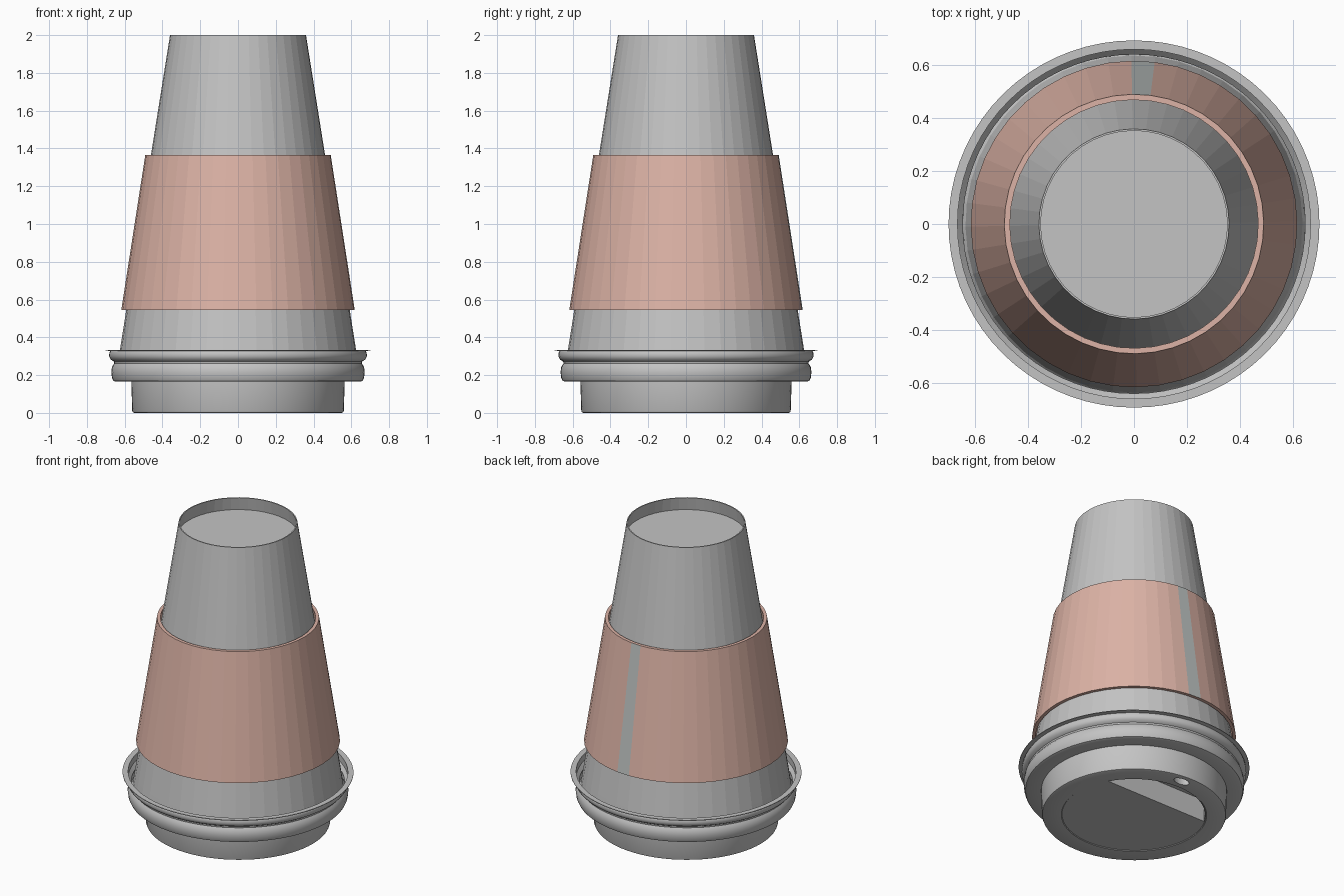
import bpy, bmesh, math
from mathutils import Vector

if "Cube" in bpy.data.objects:
    bpy.data.objects.remove(bpy.data.objects["Cube"])


def material(name, rgb):
    m = bpy.data.materials.new(name)
    m.diffuse_color = (*rgb, 1)
    m.use_nodes = True
    m.node_tree.nodes["Principled BSDF"].inputs["Base Color"].default_value = m.diffuse_color
    return m


GREY = material("light grey", (0.55, 0.55, 0.55))
PINK = material("dusty pink", (0.72, 0.45, 0.38))
SEAM = material("seam grey", (0.50, 0.53, 0.52))


def finish(bm, name, mats):
    bmesh.ops.recalc_face_normals(bm, faces=bm.faces)
    me = bpy.data.meshes.new(name)
    bm.to_mesh(me)
    bm.free()
    ob = bpy.data.objects.new(name, me)
    bpy.context.collection.objects.link(ob)
    for m in mats:
        me.materials.append(m)
    return ob


def lathe(name, profile, n, mats, closed=False, start=0.0, rule=None):
    """Revolve (radius, z) points around z; radius 0 makes a pole."""
    bm = bmesh.new()
    rings = []
    for r, z in profile:
        if r == 0:
            rings.append([bm.verts.new((0, 0, z))] * n)
        else:
            rings.append([bm.verts.new((r * math.cos(start + math.tau * i / n),
                                        r * math.sin(start + math.tau * i / n), z))
                          for i in range(n)])
    pairs = list(zip(rings, rings[1:] + rings[:1] if closed else rings[1:]))
    for k, (a, b) in enumerate(pairs):
        for i in range(n):
            j = (i + 1) % n
            vs = list(dict.fromkeys([a[i], a[j], b[j], b[i]]))
            if len(vs) > 2:
                f = bm.faces.new(vs)
                if rule:
                    f.material_index = rule(k, i)
    return finish(bm, name, mats)


def prism(name, points, z0, z1):
    bm = bmesh.new()
    f = bm.faces.new([bm.verts.new((x, y, z0)) for x, y in points])
    ext = bmesh.ops.extrude_face_region(bm, geom=[f])
    bmesh.ops.translate(bm, vec=Vector((0, 0, z1 - z0)),
                        verts=[v for v in ext["geom"] if isinstance(v, bmesh.types.BMVert)])
    ob = finish(bm, name, [GREY])
    ob.hide_render = True
    return ob


def cut(target, cutter):
    mod = target.modifiers.new("cut", 'BOOLEAN')
    mod.operation = 'DIFFERENCE'
    mod.solver = 'EXACT'
    mod.object = cutter
    bpy.context.view_layer.objects.active = target
    bpy.ops.object.modifier_apply(modifier=mod.name)
    bpy.data.objects.remove(cutter)


N = 44
# first facet of the sleeve seam starts just left of the back centre
seam_start = math.radians(90 - 7.3)

# upside-down paper cup with recessed base and rolled rim
lathe("cup", [(0, 1.915), (0.366, 1.915), (0.353, 2.0), (0.36, 2.0), (0.625, 0.335),
              (0.638, 0.25), (0.648, 0.235), (0.65, 0.215), (0.64, 0.2), (0.628, 0.21),
              (0.36, 1.905), (0, 1.905)], N, [GREY], start=seam_start)

# cardboard sleeve, glued seam on one facet at the back
lathe("sleeve", [(0.618, 0.545), (0.491, 1.365), (0.470, 1.365), (0.597, 0.545)], N,
      [PINK, SEAM], closed=True, start=seam_start,
      rule=lambda k, i: 1 if k == 0 and i == 0 else 0)

# lid: raised drinking plateau, two beads and a thin flange
lid = lathe("lid", [(0, 0.004), (0.438, 0.004), (0.442, 0), (0.550, 0), (0.557, 0.003),
                    (0.560, 0.010), (0.565, 0.165), (0.645, 0.165), (0.660, 0.170),
                    (0.667, 0.185), (0.671, 0.215), (0.667, 0.245), (0.655, 0.262),
                    (0.657, 0.272), (0.674, 0.282), (0.683, 0.300), (0.681, 0.318),
                    (0.676, 0.328), (0.702, 0.330), (0.702, 0.334), (0.668, 0.334),
                    (0.668, 0.290), (0.648, 0.268), (0.658, 0.230), (0.655, 0.190),
                    (0.600, 0.178), (0, 0.178)], 72, [GREY])

# crescent pocket in the lid plateau
R, CHORD = 0.432, 0.21
a0 = math.asin(CHORD / R)
arc = [a0 + (math.pi - 2 * a0) * i / 24 for i in range(25)]
cut(lid, prism("pocket_cutter", [(R * math.cos(a), R * math.sin(a)) for a in arc], -0.05, 0.15))

# oval sip hole in the lid rim
hole = [math.tau * i / 20 for i in range(20)]
cut(lid, prism("hole_cutter", [(0.04 + 0.055 * math.cos(a), 0.5 + 0.03 * math.sin(a))
                               for a in hole], -0.05, 0.10))
lid.scale = (1, 0.99, 1)

bpy.ops.object.select_all(action='DESELECT')
lid.select_set(True)
bpy.context.view_layer.objects.active = lid
bpy.ops.object.shade_smooth_by_angle(angle=math.radians(40))
